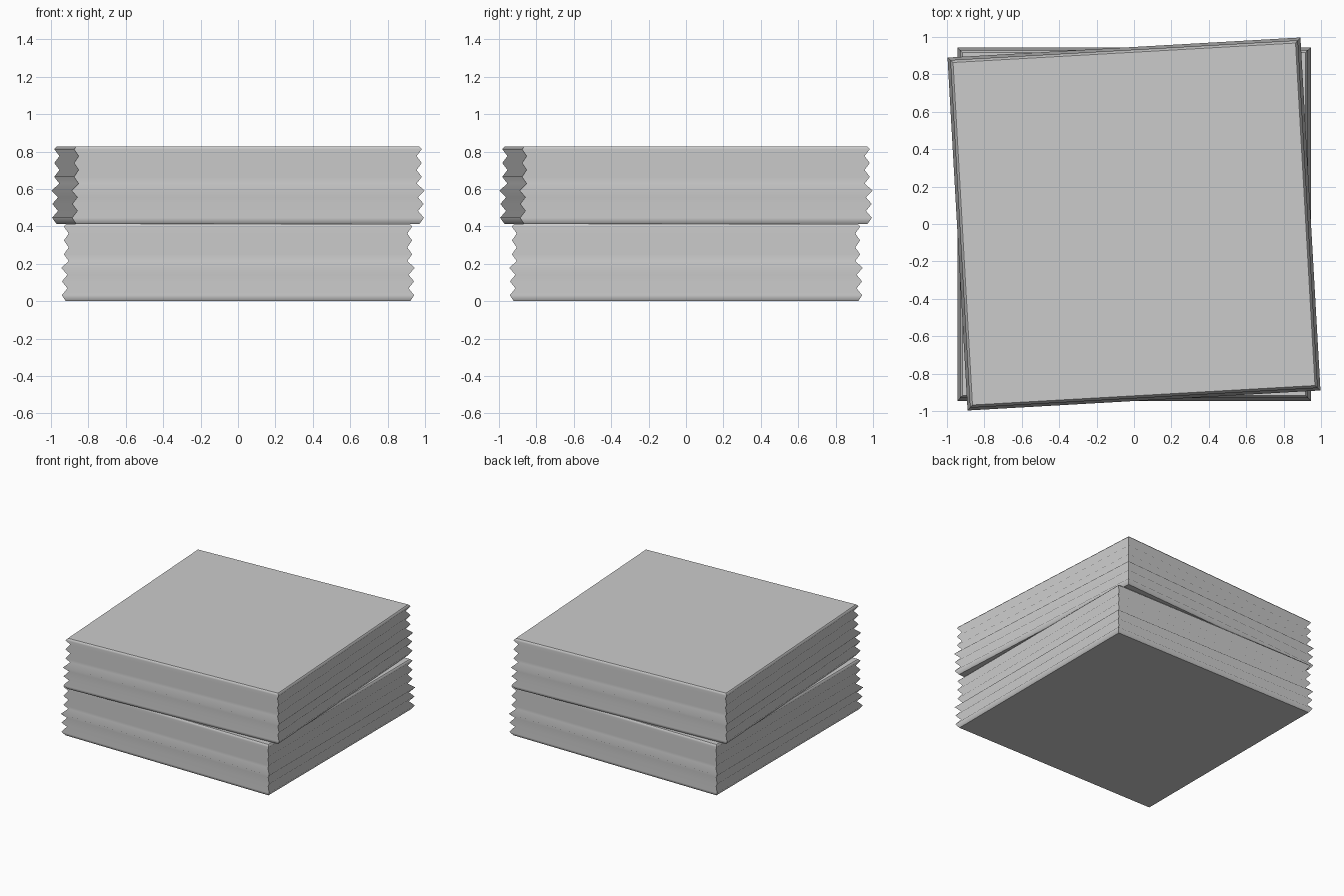
import bpy, bmesh, math

if "Cube" in bpy.data.objects:
    bpy.data.objects.remove(bpy.data.objects["Cube"])

H = 0.414  # height of one stack
# (half width, height) zigzag profile of the layered edges, bottom to top
PROFILE = [(0.92, 0.0), (0.942, 0.032), (0.912, 0.069), (0.941, 0.106),
           (0.912, 0.142), (0.945, 0.178), (0.905, 0.215), (0.931, 0.251),
           (0.905, 0.288), (0.931, 0.325), (0.905, 0.362), (0.931, 0.399),
           (0.917, H)]


def stack(name, z0, turn):
    """Square stack of layers with a pleated edge."""
    bm = bmesh.new()
    rings = [[bm.verts.new((sx * w, sy * w, z))
              for sx, sy in ((-1, -1), (1, -1), (1, 1), (-1, 1))]
             for w, z in PROFILE]
    for a, b in zip(rings, rings[1:]):
        for i in range(4):
            j = (i + 1) % 4
            bm.faces.new((a[i], a[j], b[j], b[i]))
            # keep the four vertical corners crisp
            bm.edges.get((a[i], b[i])).smooth = False
    bm.faces.new(rings[0][::-1])
    bm.faces.new(rings[-1])
    for f in bm.faces:
        f.smooth = len(set(round(v.co.z, 4) for v in f.verts)) > 1
    mesh = bpy.data.meshes.new(name)
    bm.to_mesh(mesh)
    bm.free()
    ob = bpy.data.objects.new(name, mesh)
    ob.location.z = z0
    ob.rotation_euler.z = turn
    bpy.context.collection.objects.link(ob)


# Lower stack square to the axes, upper stack slightly twisted
stack("lower_stack", 0, 0)
stack("upper_stack", H, math.radians(3.25))
